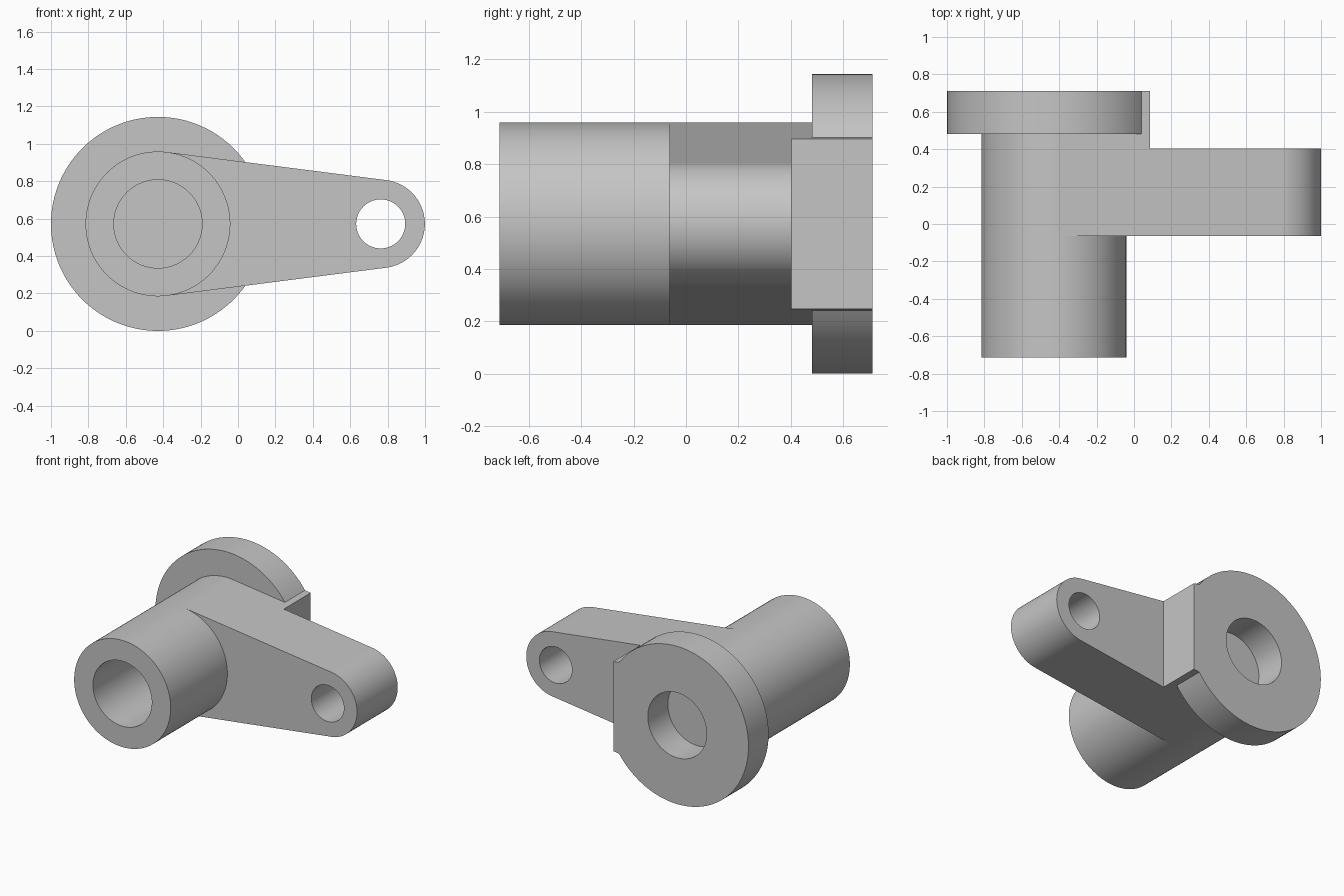
import bpy, bmesh
from math import acos, asin, cos, pi, radians, sin, sqrt

cube = bpy.data.objects.get("Cube")
if cube:
    bpy.data.objects.remove(cube, do_unlink=True)

# Main dimensions
CX, CZ = -0.428, 0.572            # barrel axis
TIP_X = 0.763                     # arm hole axis
BARREL, TIP, FLANGE = 0.387, 0.236, 0.572
BORE, PIN = 0.236, 0.131
STEP_X = 0.085                    # flat end of the step beside the flange
FRONT, ARM_FRONT, ARM_BACK, FLANGE_FRONT, BACK = -0.713, -0.063, 0.403, 0.482, 0.712

# Angle where the arm's straight sides touch the barrel
tangent = acos((BARREL - TIP) / (TIP_X - CX))

steel = bpy.data.materials.new("light grey metal")
steel.use_nodes = True
grey = (0.56, 0.56, 0.56, 1)
steel.diffuse_color = grey
steel.node_tree.nodes["Principled BSDF"].inputs["Base Color"].default_value = grey


def arc(cx, radius, start, end, steps):
    angles = [start + (end - start) * i / steps for i in range(steps + 1)]
    return [(cx + radius * cos(a), CZ + radius * sin(a)) for a in angles]


def circle(cx, radius, steps=96):
    return arc(cx, radius, 0, 2 * pi, steps)[:-1]


def prism(name, profile, y0, y1):
    """Extrude an x-z outline along y."""
    bm = bmesh.new()
    face = bm.faces.new([bm.verts.new((x, y0, z)) for x, z in profile])
    made = bmesh.ops.extrude_face_region(bm, geom=[face])["geom"]
    moved = [v for v in made if isinstance(v, bmesh.types.BMVert)]
    bmesh.ops.translate(bm, verts=moved, vec=(0, y1 - y0, 0))
    bmesh.ops.recalc_face_normals(bm, faces=bm.faces)
    mesh = bpy.data.meshes.new(name)
    bm.to_mesh(mesh)
    bm.free()
    mesh.materials.append(steel)
    obj = bpy.data.objects.new(name, mesh)
    bpy.context.collection.objects.link(obj)
    return obj


def combine(target, other, operation):
    bpy.context.view_layer.objects.active = target
    mod = target.modifiers.new(operation, "BOOLEAN")
    mod.operation, mod.solver, mod.object = operation, "EXACT", other
    bpy.ops.object.modifier_apply(modifier=mod.name)
    bpy.data.objects.remove(other, do_unlink=True)


# Outlines
barrel_arc = arc(CX, BARREL, tangent, 2 * pi - tangent, 64)
half = (BARREL - (STEP_X - CX) * cos(tangent)) / sin(tangent)
step_end = [(STEP_X, CZ - half), (STEP_X, CZ + half)]
meet = tangent - acos(BARREL / FLANGE)
barrel_outline = barrel_arc + arc(CX, BARREL, -tangent, tangent, 48)[1:-1]
arm_outline = barrel_arc + arc(TIP_X, TIP, -tangent, tangent, 48)
flange_outline = arc(CX, FLANGE, meet, 2 * pi - meet, 96) + step_end

# Solid body, stacked front to back
bracket = prism("bracket", barrel_outline, FRONT, ARM_FRONT)
combine(bracket, prism("arm", arm_outline, ARM_FRONT, ARM_BACK), "UNION")
combine(bracket, prism("step", barrel_arc + step_end, ARM_BACK, FLANGE_FRONT), "UNION")
combine(bracket, prism("flange", flange_outline, FLANGE_FRONT, BACK), "UNION")

# Blind bores from both ends, and the through hole in the arm
for name, x, radius, y0, y1 in (
        ("front_bore", CX, BORE, FRONT - 0.1, ARM_BACK),
        ("back_bore", CX, BORE, FLANGE_FRONT, BACK + 0.1),
        ("arm_hole", TIP_X, PIN, ARM_FRONT - 0.1, ARM_BACK + 0.1)):
    combine(bracket, prism(name, circle(x, radius), y0, y1), "DIFFERENCE")

# Clean seams between the stacked pieces
bm = bmesh.new()
bm.from_mesh(bracket.data)
bmesh.ops.remove_doubles(bm, verts=bm.verts, dist=0.0002)
bmesh.ops.dissolve_limit(bm, angle_limit=radians(0.5), verts=bm.verts, edges=bm.edges)
bm.to_mesh(bracket.data)
bm.free()

# Smooth round walls, crisp rims, flat sides kept flat
bpy.ops.object.select_all(action="DESELECT")
bracket.select_set(True)
bpy.context.view_layer.objects.active = bracket
bpy.ops.object.shade_smooth_by_angle(angle=radians(25))
weighted = bracket.modifiers.new("flat_sides", "WEIGHTED_NORMAL")
weighted.keep_sharp = True
